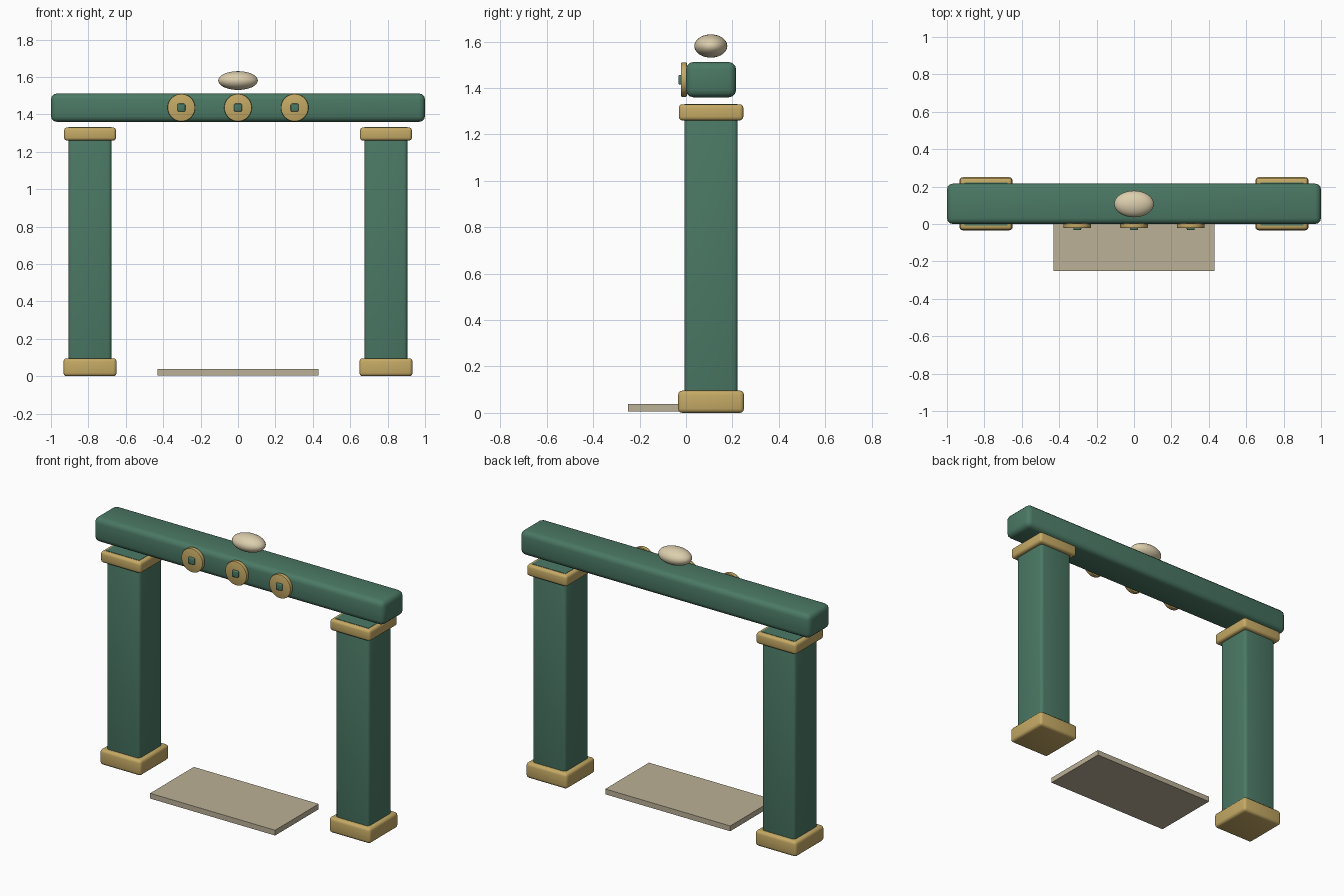
import bpy
from math import pi, radians

if "Cube" in bpy.data.objects:
    bpy.data.objects.remove(bpy.data.objects["Cube"])


def material(name, rgb):
    m = bpy.data.materials.new(name)
    m.diffuse_color = (*rgb, 1)
    m.use_nodes = True
    m.node_tree.nodes["Principled BSDF"].inputs["Base Color"].default_value = m.diffuse_color
    return m


GREEN = material("green_paint", (0.07, 0.19, 0.13))
GOLD = material("gold_trim", (0.56, 0.40, 0.13))
STONE = material("pale_stone", (0.50, 0.44, 0.31))
IVORY = material("ivory", (0.72, 0.62, 0.42))


def finish(ob, name, mat, bevel=0.0, segments=3):
    ob.name = name
    ob.data.materials.append(mat)
    bpy.ops.object.transform_apply(location=False, rotation=True, scale=True)
    if bevel:
        b = ob.modifiers.new("bevel", 'BEVEL')
        b.width, b.segments = bevel, segments
        bpy.ops.object.modifier_apply(modifier="bevel")
    bpy.ops.object.shade_smooth_by_angle(angle=radians(35))
    return ob


def box(name, lo, hi, mat, bevel=0.0):
    centre = [(a + b) / 2 for a, b in zip(lo, hi)]
    bpy.ops.mesh.primitive_cube_add(size=1, location=centre)
    ob = bpy.context.object
    ob.scale = [b - a for a, b in zip(lo, hi)]
    return finish(ob, name, mat, bevel)


def square_block(name, x, half, z0, z1, mat, bevel=0.0):
    return box(name, (x - half, CY - half, z0), (x + half, CY + half, z1), mat, bevel)


CY = 0.108  # depth centre line of the gate

# Pillars with base, capital and a flush green inlay on the capital
for side, x in (("left", -0.791), ("right", 0.791)):
    square_block(side + "_pillar", x, 0.115, 0.002, 1.31, GREEN, 0.02)
    square_block(side + "_base", x, 0.142, 0.0, 0.096, GOLD, 0.018)
    square_block(side + "_capital", x, 0.139, 1.26, 1.33, GOLD, 0.016)
    square_block(side + "_capital_inlay", x, 0.115, 1.32, 1.332, GREEN)

# Lintel beam
box("lintel", (-1.0, 0.0, 1.36), (1.0, 0.216, 1.512), GREEN, 0.032)

# Round medallions with square studs on the front of the lintel
for i, x in enumerate((-0.303, 0.0, 0.303)):
    bpy.ops.mesh.primitive_cylinder_add(vertices=40, radius=0.074, depth=0.026,
                                        location=(x, -0.009, 1.436),
                                        rotation=(pi / 2, 0, 0))
    finish(bpy.context.object, f"medallion_{i + 1}", GOLD, 0.005, 2)
    box(f"medallion_stud_{i + 1}", (x - 0.021, -0.033, 1.415),
        (x + 0.021, -0.005, 1.457), GREEN, 0.006)

# Oval finial floating above the lintel
bpy.ops.mesh.primitive_uv_sphere_add(segments=40, ring_count=20, radius=1,
                                     location=(0, 0.107, 1.581))
finial = bpy.context.object
finial.scale = (0.106, 0.071, 0.05)
finish(finial, "finial", IVORY)

# Threshold slab
box("threshold_slab", (-0.431, -0.25, 0.005), (0.431, 0.18, 0.038), STONE)
